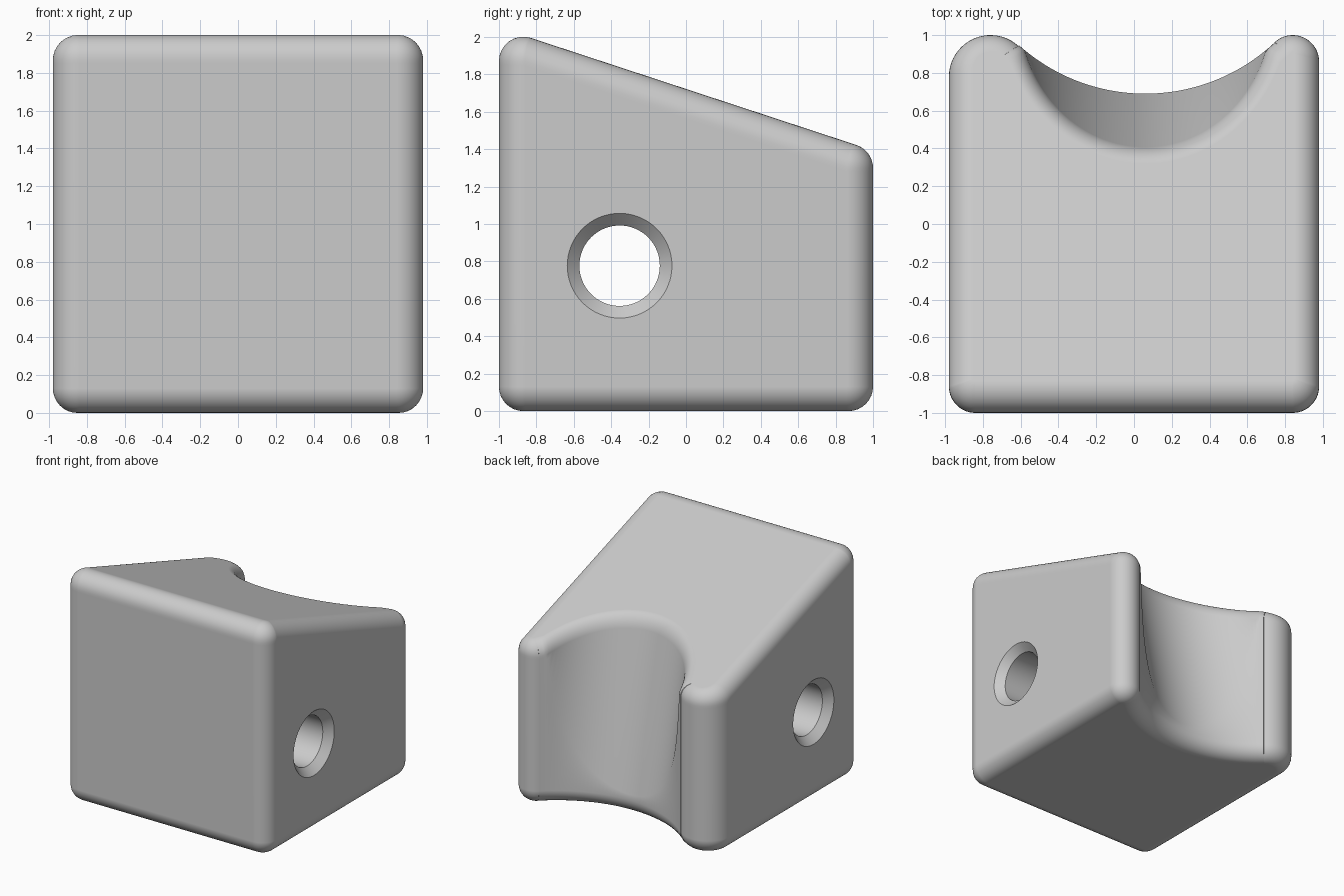
import bpy, bmesh
from math import sin, cos, pi, sqrt, atan, atan2, radians
from mathutils import Vector

if "Cube" in bpy.data.objects:
    bpy.data.objects.remove(bpy.data.objects["Cube"])

HALF_X = 0.98
FILLET = 0.13                      # rolling radius of rims
TOP_Z, FALL = 1.722, 0.329         # sloped top: z = TOP_Z - FALL * y
SLOPE = atan(FALL)
ARC_X, ARC_Y, ARC_R = 0.06, 1.69, 1.0   # upright hollow in the back
LEAN_R, LEAN = 0.666, 0.215             # leaning hollow, deeper upwards
LEAN_Y = 0.69 + LEAN_R + LEAN * 0.18
STEPS = 8


def top(y):
    return TOP_Z - FALL * y


def root(v):
    return sqrt(max(v, 0))


def lean_on_plane(a, height):
    """y where the leaning wall y = a - LEAN*z meets z = height - FALL*y."""
    return (a - LEAN * height) / (1 - LEAN * FALL)


def blend(w, e, t):
    """Circular fillet from w to t around the corner e."""
    weight = cos((e - w).angle(t - e) / 2)
    pts = []
    for i in range(STEPS + 1):
        f = i / STEPS
        a, b, c = (1 - f) ** 2, 2 * weight * f * (1 - f), f * f
        pts.append((w * a + e * b + t * c) / (a + b + c))
    return pts


def corner(cx, cy, r, a0, a1, n=14):
    """Columns of a rounded upright corner: position, outward normal, hollow offset."""
    out = []
    for i in range(n + 1):
        a = a0 + (a1 - a0) * i / n
        nrm = Vector((cos(a), sin(a)))
        out.append((Vector((cx, cy)) + nrm * r, nrm, None))
    return out


def hollow(n=64):
    """Columns of the hollow, from the +x end to the -x end."""
    out = []
    for i in range(1, n):
        dx = 0.008 + 0.677 * cos(pi * i / n)
        p = Vector((ARC_X + dx, ARC_Y - sqrt(ARC_R ** 2 - dx * dx)))
        out.append((p, (Vector((ARC_X, ARC_Y)) - p).normalized(), dx))
    return out


def column(p, nrm, dx):
    """All points of one column, from the bottom face up to the top face."""
    inner = p - nrm * FILLET
    up = FILLET / cos(SLOPE)
    edge_y, leaning = p.y, None
    if dx is not None:
        if abs(dx) < LEAN_R:
            leaning = LEAN_Y - root(LEAN_R ** 2 - dx * dx)
            edge_y = min(p.y, lean_on_plane(leaning, TOP_Z))
        # inset rim of the leaning hollow, slightly narrowed at the tips
        dxc, narrow = dx * (ARC_R + FILLET) / ARC_R, 0.77
        if abs(dxc) < narrow:
            a = LEAN_Y - (LEAN_R + FILLET) * root(1 - (dxc / narrow) ** 2)
            inner.y = min(inner.y, lean_on_plane(a, TOP_Z - up))

    def wall(z):
        y = p.y if leaning is None else min(p.y, leaning - LEAN * z)
        return Vector((p.x, y, z))

    base_inner = p - nrm * FILLET
    pts = blend(wall(FILLET), Vector((p.x, p.y, 0)),
                Vector((base_inner.x, base_inner.y, 0)))[::-1]
    zc = top(inner.y) - up
    crease = zc if leaning is None else (leaning - p.y) / LEAN
    pts.append(wall(min(max(crease, FILLET + 0.02), zc - 0.02)))
    ty = inner.y + FILLET * sin(SLOPE)
    pts += blend(wall(zc), Vector((p.x, edge_y, top(edge_y))),
                 Vector((inner.x, ty, top(ty))))
    return pts


def loft(name, columns):
    """Closed solid from a loop of equally long columns, capped at both ends."""
    bm = bmesh.new()
    grid = [[bm.verts.new(v) for v in col] for col in columns]
    for i, col in enumerate(grid):
        nxt = grid[(i + 1) % len(grid)]
        for j in range(len(col) - 1):
            bm.faces.new((col[j], nxt[j], nxt[j + 1], col[j + 1]))
    bm.faces.new([c[0] for c in grid][::-1])
    bm.faces.new([c[-1] for c in grid])
    bmesh.ops.recalc_face_normals(bm, faces=bm.faces)
    mesh = bpy.data.meshes.new(name)
    bm.to_mesh(mesh)
    bm.free()
    obj = bpy.data.objects.new(name, mesh)
    bpy.context.collection.objects.link(obj)
    return obj


# Block outline, counter-clockwise from the front -x corner
R1, R2 = 0.14, 0.22
fx, fy = HALF_X - R1, 1 - R1
bx, by = -HALF_X + R2, 1 - R2
outline = corner(-fx, -fy, R1, pi, 1.5 * pi)
outline += corner(fx, -fy, R1, 1.5 * pi, 2 * pi)
outline += corner(fx, fy, R1, 0, atan2(ARC_Y - fy, ARC_X - fx), 20)
outline += hollow()
outline += corner(bx, by, R2, atan2(ARC_Y - by, ARC_X - bx), pi, 20)
block = loft("block", [column(*c) for c in outline])

# Cross hole with a countersink on each side
HOLE_R, SINK, OVER = 0.215, 0.065, 0.1
half = [(HALF_X + OVER, HOLE_R + SINK + OVER), (HALF_X - SINK, HOLE_R)]
lathe = [(-x, r) for x, r in half] + half[::-1]
SIDES = 64
cutter = loft("hole_cutter", [
    [Vector((x, -0.355 + r * cos(2 * pi * i / SIDES), 0.777 + r * sin(2 * pi * i / SIDES)))
     for x, r in lathe] for i in range(SIDES)])
cutter.hide_render = True

bpy.ops.object.select_all(action='DESELECT')
bpy.context.view_layer.objects.active = block
block.select_set(True)
cut = block.modifiers.new("cross_hole", 'BOOLEAN')
cut.operation, cut.solver, cut.object = 'DIFFERENCE', 'EXACT', cutter
bpy.ops.object.modifier_apply(modifier=cut.name)
bpy.data.objects.remove(cutter)

# Plain grey finish
grey = bpy.data.materials.new("plain_grey")
grey.use_nodes = True
colour = (0.6, 0.6, 0.6, 1)
grey.diffuse_color = colour
grey.node_tree.nodes["Principled BSDF"].inputs["Base Color"].default_value = colour
block.data.materials.clear()
block.data.materials.append(grey)

bpy.ops.object.shade_smooth_by_angle(angle=radians(30))
weighted = block.modifiers.new("flat_face_normals", 'WEIGHTED_NORMAL')
weighted.keep_sharp = True
